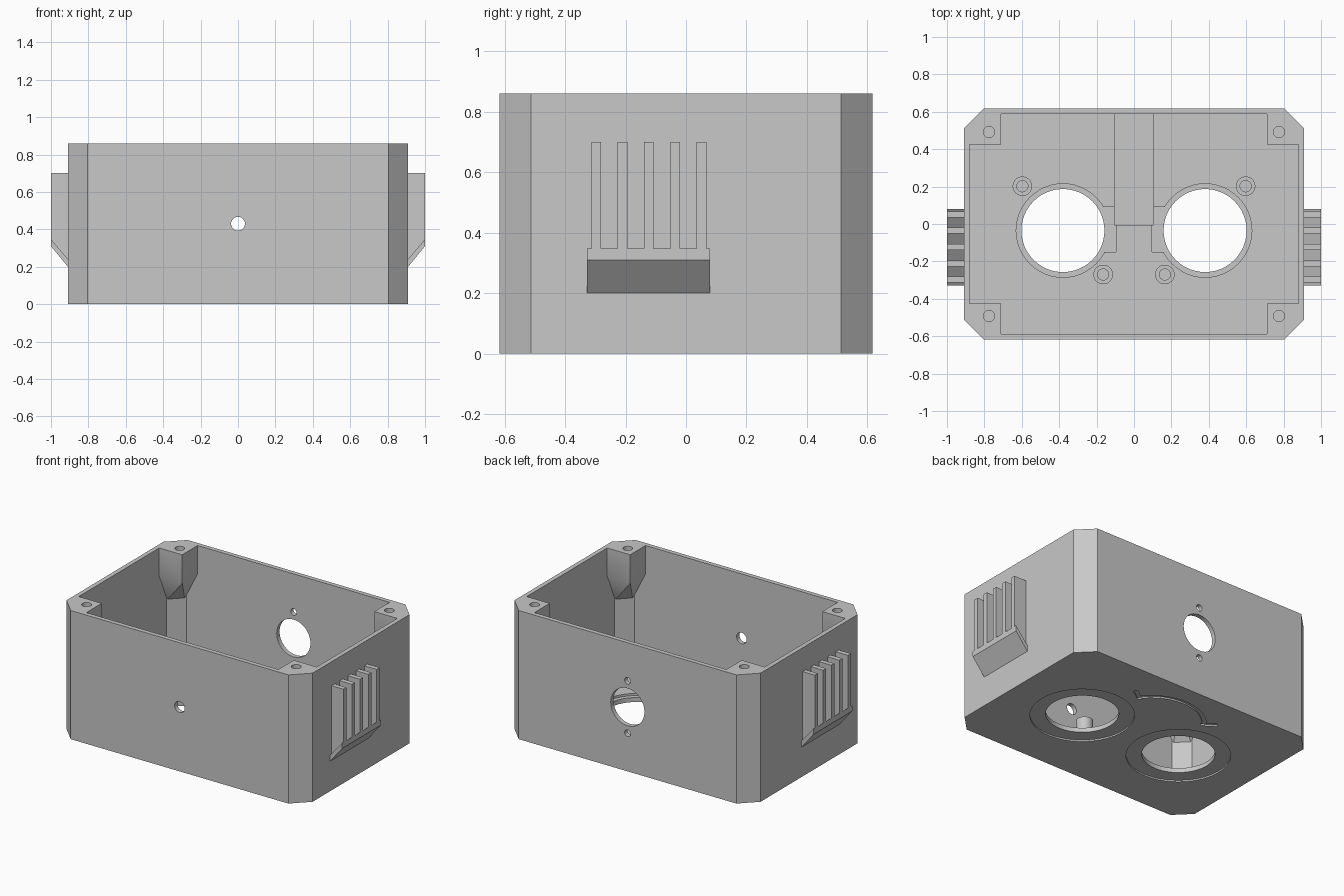
import bpy, bmesh, math
from mathutils import Vector

if "Cube" in bpy.data.objects:
    bpy.data.objects.remove(bpy.data.objects["Cube"])

grey = bpy.data.materials.new("light_grey_plastic")
grey.use_nodes = True
grey.diffuse_color = (0.58, 0.58, 0.58, 1)
grey.node_tree.nodes["Principled BSDF"].inputs["Base Color"].default_value = (0.58, 0.58, 0.58, 1)


def finish(name, bm):
    bmesh.ops.recalc_face_normals(bm, faces=bm.faces)
    mesh = bpy.data.meshes.new(name)
    bm.to_mesh(mesh)
    bm.free()
    mesh.materials.append(grey)
    obj = bpy.data.objects.new(name, mesh)
    bpy.context.collection.objects.link(obj)
    return obj


def hull(name, points):
    bm = bmesh.new()
    for p in points:
        bm.verts.new(p)
    bmesh.ops.convex_hull(bm, input=bm.verts)
    bmesh.ops.dissolve_limit(bm, angle_limit=0.01, verts=bm.verts, edges=bm.edges)
    return finish(name, bm)


def box(name, x0, x1, y0, y1, z0, z1):
    return hull(name, [(x, y, z) for x in (x0, x1) for y in (y0, y1) for z in (z0, z1)])


def prism(name, outline, z0, z1):
    """Extrude a flat outline, convex or not, upward."""
    bm = bmesh.new()
    face = bm.faces.new([bm.verts.new((x, y, z0)) for x, y in outline])
    top = bmesh.ops.extrude_face_region(bm, geom=[face])["geom"]
    bmesh.ops.translate(bm, vec=(0, 0, z1 - z0),
                        verts=[v for v in top if isinstance(v, bmesh.types.BMVert)])
    return finish(name, bm)


def disc(name, x, y, r, z0, z1, n=48):
    return prism(name, [(x + r * math.cos(k * math.tau / n), y + r * math.sin(k * math.tau / n))
                        for k in range(n)], z0, z1)


def wall_hole(z, r, y):
    """Cutter through a front or back wall."""
    obj = disc("hole_cutter", 0, 0, r, -0.1, 0.1, 32)
    obj.rotation_euler.x = math.pi / 2
    obj.location = (0, y, z)
    return obj


def octagon(x, y, c):
    return [(x, y - c), (x - c, y), (c - x, y), (-x, y - c),
            (-x, c - y), (c - x, -y), (x - c, -y), (x, c - y)]


def combine(target, tool, operation="DIFFERENCE"):
    bpy.context.view_layer.update()
    mod = target.modifiers.new("combine", "BOOLEAN")
    mod.operation, mod.solver, mod.object = operation, "EXACT", tool
    with bpy.context.temp_override(object=target, active_object=target, selected_objects=[target]):
        bpy.ops.object.modifier_apply(modifier=mod.name)
    bpy.data.objects.remove(tool)


def smooth(obj):
    bpy.ops.object.select_all(action="DESELECT")
    obj.select_set(True)
    bpy.context.view_layer.objects.active = obj
    bpy.ops.object.shade_smooth_by_angle(angle=math.radians(30))


W, D, H = 0.91, 0.617, 0.86
FLOOR, EYE_X, EYE_Y = 0.055, 0.38, -0.035

# Open box with chamfered corners
case = prism("case", octagon(W, D, 0.105), 0, H)
combine(case, prism("cavity", octagon(W - 0.03, D - 0.03, 0.087), FLOOR, H + 0.1))

# Corner screw posts, tapering into the chamfered corners
for sx in (-1, 1):
    for sy in (-1, 1):
        square = [(0.71, 0.425), (0.89, 0.425), (0.89, 0.515), (0.81, 0.595), (0.71, 0.595)]
        points = [(x, y, z) for x, y in square for z in (H, 0.67)]
        points += [(0.89, 0.515, 0.47), (0.81, 0.595, 0.47)]
        combine(case, hull("post", [(sx * x, sy * y, z) for x, y, z in points]), "UNION")
        combine(case, disc("screw_hole", sx * 0.775, sy * 0.492, 0.03, H - 0.15, H + 0.1, 24))

# Floor openings with stepped seats, outer recesses and centre channel
for s in (-1, 1):
    x = s * EYE_X
    combine(case, disc("seat", x, EYE_Y, 0.25, FLOOR - 0.015, FLOOR + 0.1))
    combine(case, box("seat_tab", s * 0.095, s * 0.22, -0.15, 0.09, FLOOR - 0.015, FLOOR + 0.1))
    combine(case, disc("outer_recess", x, EYE_Y, 0.317, -0.1, 0.01, 64))
    combine(case, disc("opening", x, EYE_Y, 0.222, -0.1, 0.2))
combine(case, box("channel", -0.105, 0.105, -0.005, D - 0.03, FLOOR - 0.025, FLOOR + 0.1))

# Curved groove with end ticks underneath
span, steps = math.radians(52), 24
arc = [math.pi / 2 - span + 2 * span * k / steps for k in range(steps + 1)]
ring = [(r * math.cos(a), 0.155 + r * math.sin(a))
        for r, angles in ((0.338, arc), (0.312, arc[::-1])) for a in angles]
combine(case, prism("curved_groove", ring, -0.1, 0.01))
for s in (-1, 1):
    a, b = Vector((s * 0.24, 0.34)), Vector((s * 0.31, 0.39))
    n = Vector((a.y - b.y, b.x - a.x)).normalized() * 0.013
    combine(case, prism("tick", [a + n, b + n, b - n, a - n], -0.1, 0.0102))
    combine(case, disc("tick_end", s * 0.31, 0.39, 0.018, -0.1, 0.0104, 20))

# Holes in the front and back walls
for z, r, y in ((0.43, 0.037, -D), (0.43, 0.125, D), (0.605, 0.022, D), (0.255, 0.022, D)):
    combine(case, wall_hole(z, r, y))
smooth(case)

# Hollow standoffs on the floor
for s in (-1, 1):
    side = "left" if s > 0 else "right"
    for label, x, y in (("outer", 0.597, 0.202), ("inner", 0.165, -0.27)):
        boss = disc(f"{side}_{label}_standoff", s * x, y, 0.052, FLOOR - 0.005, 0.145, 32)
        combine(boss, disc("bore", s * x, y, 0.03, FLOOR + 0.005, 0.3, 24))
        smooth(boss)

    # Side vent: sloped ledge with five upright ribs
    profile = [(W - 0.01, 0.19), (W, 0.2), (1, 0.31), (1, 0.347), (W - 0.01, 0.23)]
    hull(f"{side}_vent_ledge", [(s * x, y, z) for x, z in profile for y in (-0.328, 0.08)])
    for k in range(5):
        y = -0.297 + 0.087 * k
        hull(f"{side}_vent_rib_{k + 1}",
             [(s * x, y + d, z) for d in (-0.016, 0.016)
              for x, z in ((W - 0.01, 0.22), (1, 0.33), (1, 0.7), (W - 0.01, 0.7))])
